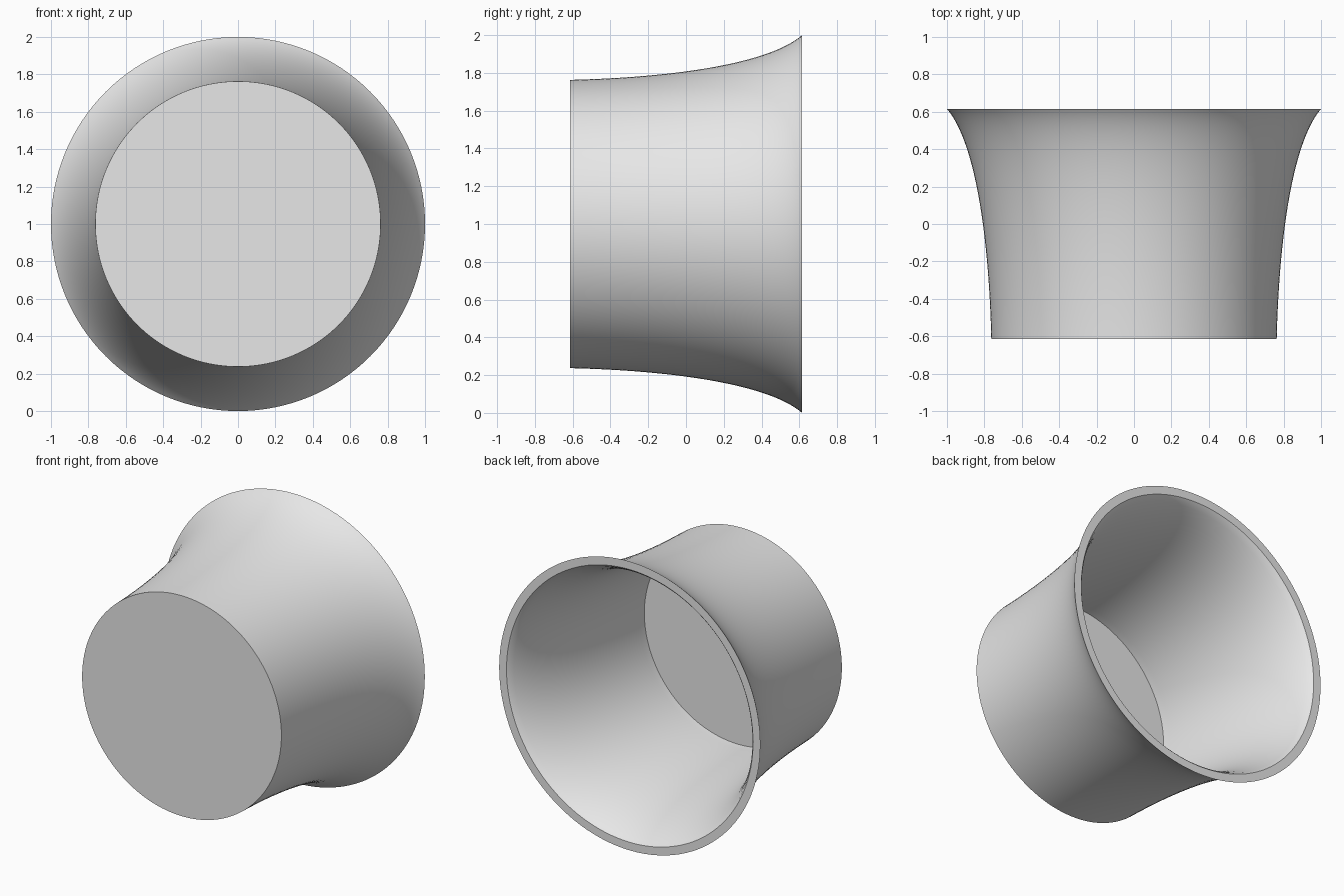
import bpy, bmesh, math
from mathutils import Vector, Matrix
from mathutils.geometry import interpolate_bezier

if "Cube" in bpy.data.objects:
    bpy.data.objects.remove(bpy.data.objects["Cube"])

HALF = 0.615      # half the depth along y
WALL = 0.048      # wall thickness
SEGMENTS = 128

grey = bpy.data.materials.new("light grey")
grey.diffuse_color = (0.8, 0.8, 0.8, 1)
grey.use_nodes = True
grey.node_tree.nodes["Principled BSDF"].inputs["Base Color"].default_value = grey.diffuse_color

# Flared outer wall, as (y, radius)
outer = interpolate_bezier(Vector((-HALF, 0.763)), Vector((-0.1, 0.775)),
                           Vector((0.43, 0.842)), Vector((HALF, 1.0)), 32)
outer = [Vector((p[0], p[1])) for p in outer]

# Inner wall: the outer wall offset inwards, trimmed by the floor and the rim
inner = []
for i, p in enumerate(outer):
    d = (outer[min(i + 1, len(outer) - 1)] - outer[max(i - 1, 0)]).normalized()
    inner.append(p + Vector((d.y, -d.x)) * WALL)
floor_y = -HALF + WALL
inner = [p for p in inner if floor_y < p.x < HALF - 0.005]
inner = [Vector((floor_y, 0.716))] + inner + [Vector((HALF, 0.944))]

# Closed section: base centre, outer wall, rim, inner wall, floor centre
section = [Vector((-HALF, 0))] + outer + inner[::-1] + [Vector((floor_y, 0))]

# Revolve the section around the y axis, raised to stand on the ground
bm = bmesh.new()
verts = [bm.verts.new((0, p.x, p.y)) for p in section]
edges = [bm.edges.new(pair) for pair in zip(verts, verts[1:])]
bmesh.ops.spin(bm, geom=verts + edges, cent=(0, 0, 0), axis=(0, 1, 0),
               angle=math.tau, steps=SEGMENTS, use_duplicate=False)
bmesh.ops.remove_doubles(bm, verts=bm.verts, dist=1e-4)
bmesh.ops.recalc_face_normals(bm, faces=bm.faces)
bmesh.ops.transform(bm, matrix=Matrix.Translation((0, 0, 1)), verts=bm.verts)

mesh = bpy.data.meshes.new("flared_cup")
bm.to_mesh(mesh)
bm.free()
mesh.materials.append(grey)
cup = bpy.data.objects.new("flared_cup", mesh)
bpy.context.collection.objects.link(cup)
bpy.context.view_layer.objects.active = cup
cup.select_set(True)
bpy.ops.object.shade_smooth_by_angle(angle=math.radians(30))
